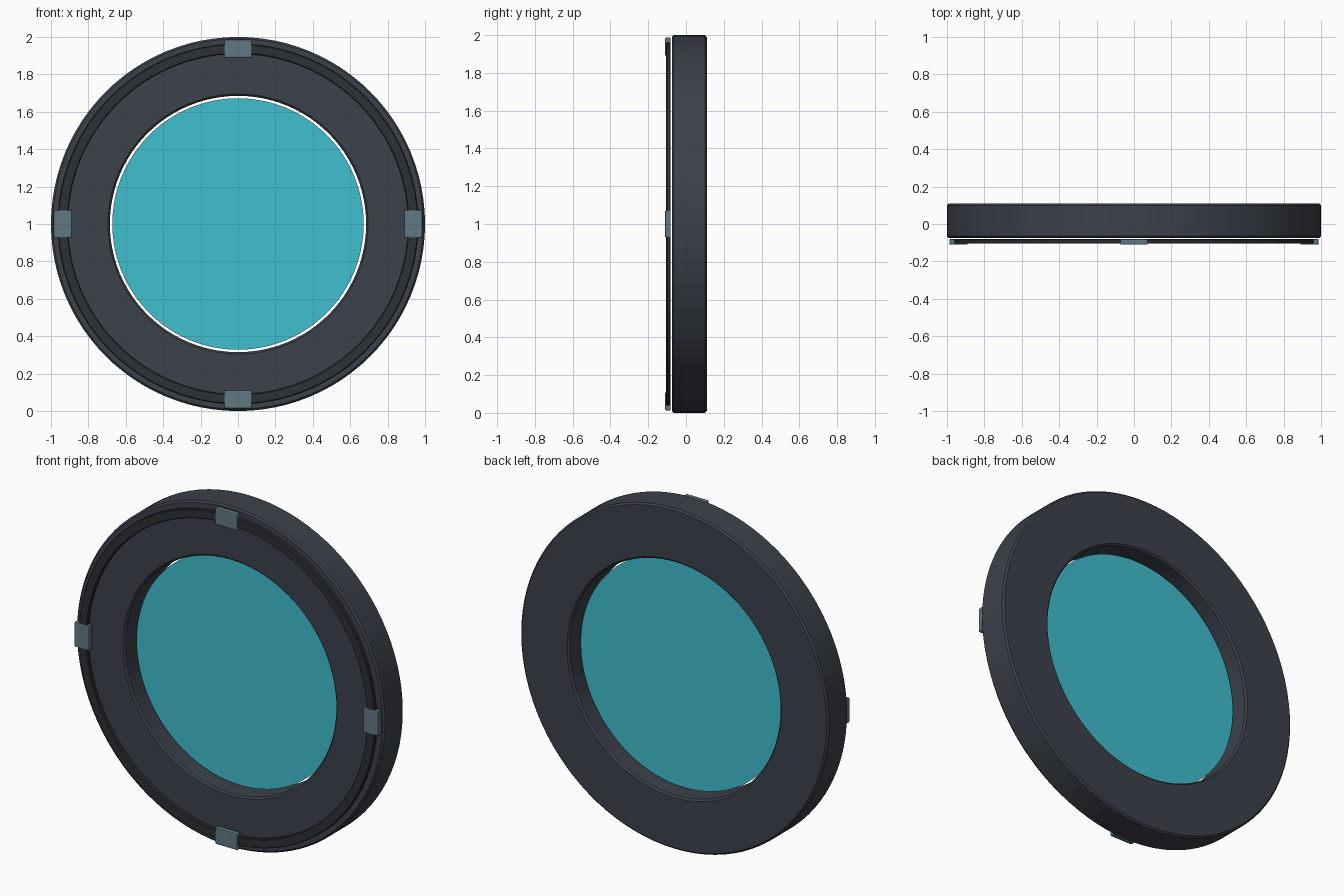
import bpy, bmesh
from math import cos, sin, pi
from mathutils import Matrix

if "Cube" in bpy.data.objects:
    bpy.data.objects.remove(bpy.data.objects["Cube"])

CENTER_Z = 1.0
SEGS = 96


def material(name, rgb):
    m = bpy.data.materials.new(name)
    m.diffuse_color = (*rgb, 1)
    m.use_nodes = True
    m.node_tree.nodes["Principled BSDF"].inputs["Base Color"].default_value = m.diffuse_color
    return m


def finish(name, bm, mat):
    bmesh.ops.recalc_face_normals(bm, faces=bm.faces)
    me = bpy.data.meshes.new(name)
    bm.to_mesh(me)
    bm.free()
    me.materials.append(mat)
    ob = bpy.data.objects.new(name, me)
    ob.location.z = CENTER_Z
    bpy.context.collection.objects.link(ob)
    return ob


def ring(name, r0, r1, y0, y1, b, mat):
    """Lathe a chamfered rectangle (radius, y) around the y axis."""
    prof = [(r0 + b, y0), (r1 - b, y0), (r1, y0 + b), (r1, y1 - b),
            (r1 - b, y1), (r0 + b, y1), (r0, y1 - b), (r0, y0 + b)]
    bm = bmesh.new()
    loops = [[bm.verts.new((r * cos(a), y, r * sin(a))) for r, y in prof]
             for a in (2 * pi * i / SEGS for i in range(SEGS))]
    n = len(prof)
    for i in range(SEGS):
        p, q = loops[i], loops[(i + 1) % SEGS]
        for j in range(n):
            k = (j + 1) % n
            bm.faces.new((p[j], p[k], q[k], q[j]))
    return finish(name, bm, mat)


frame_mat = material("frame_dark", (0.045, 0.053, 0.068))
trim_mat = material("trim_dark", (0.025, 0.03, 0.036))
clip_mat = material("clip_grey", (0.12, 0.19, 0.23))
glass_mat = material("pane_teal", (0.05, 0.52, 0.62))

# Main frame and thin raised trim in front of it
ring("outer_frame", 0.685, 1.0, -0.075, 0.11, 0.01, frame_mat)
ring("front_trim", 0.91, 0.963, -0.105, -0.081, 0.004, trim_mat)

# Thin pane in the middle of the frame
bm = bmesh.new()
bmesh.ops.create_circle(bm, cap_ends=True, segments=SEGS, radius=0.672,
                        matrix=Matrix.Translation((0, 0.018, 0)) @ Matrix.Rotation(pi / 2, 4, 'X'))
finish("center_pane", bm, glass_mat)

# Four clips over the trim
for i, side in enumerate(("top", "right", "bottom", "left")):
    bm = bmesh.new()
    # side clips stand upright, matching the tangent of the ring
    bmesh.ops.create_cube(bm, size=1, matrix=Matrix.Rotation(i * pi / 2, 4, 'Y')
                          @ Matrix.Translation((0, -0.0955, 0.938))
                          @ Matrix.Diagonal((0.145, 0.029, 0.097, 1)))
    bmesh.ops.bevel(bm, geom=bm.edges[:], offset=0.005, segments=2,
                    profile=0.5, affect='EDGES')
    finish("clip_" + side, bm, clip_mat)
